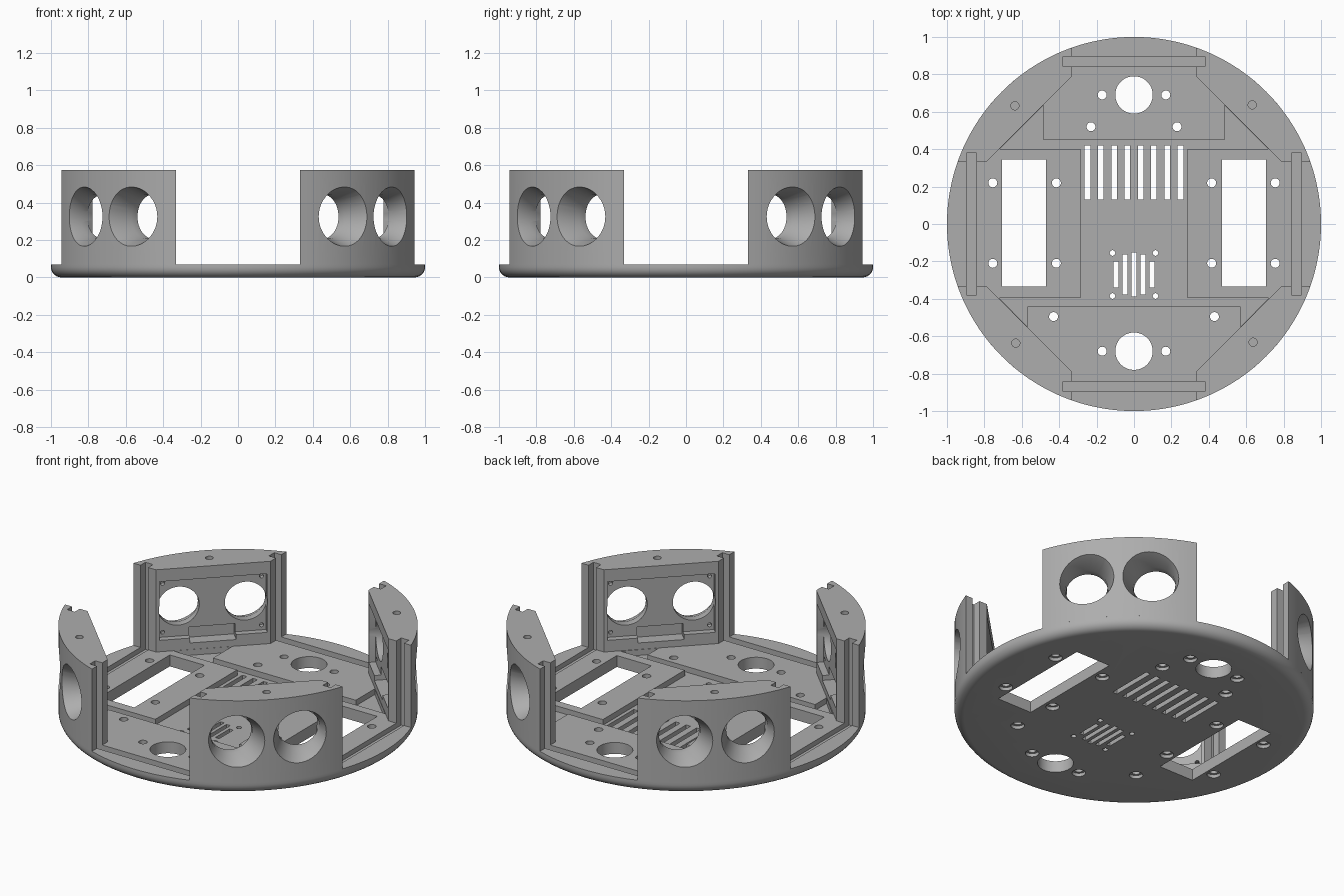
import bpy, bmesh, math
from mathutils import Matrix

if "Cube" in bpy.data.objects:
    bpy.data.objects.remove(bpy.data.objects["Cube"])

grey = bpy.data.materials.new("mid_grey")
grey.use_nodes = True
COLOUR = (0.42, 0.42, 0.42, 1)
grey.diffuse_color = COLOUR
grey.node_tree.nodes["Principled BSDF"].inputs["Base Color"].default_value = COLOUR

RIM, FLOOR, TOP = 0.07, 0.035, 0.575
DIAGONAL = Matrix.Rotation(math.radians(45), 4, 'Z')


def make(name, bm, matrix=None):
    bmesh.ops.recalc_face_normals(bm, faces=bm.faces)
    if matrix:
        bm.transform(matrix)
    mesh = bpy.data.meshes.new(name)
    bm.to_mesh(mesh)
    bm.free()
    mesh.materials.append(grey)
    obj = bpy.data.objects.new(name, mesh)
    bpy.context.collection.objects.link(obj)
    return obj


def box(x0, x1, y0, y1, z0, z1, matrix=None):
    return prism("cutter", [(x0, y0), (x1, y0), (x1, y1), (x0, y1)], z0, z1, matrix)


def prism(name, points, z0, z1, matrix=None):
    bm = bmesh.new()
    face = bm.faces.new([bm.verts.new((x, y, z0)) for x, y in points])
    top = bmesh.ops.extrude_face_region(bm, geom=[face])["geom"]
    bmesh.ops.translate(bm, vec=(0, 0, z1 - z0),
                        verts=[v for v in top if isinstance(v, bmesh.types.BMVert)])
    return make(name, bm, matrix)


def lathe(name, profile, steps, matrix=None):
    """Solid of revolution about z from (radius, height) points, with flat caps."""
    bm = bmesh.new()
    rings = []
    for r, z in profile:
        rings.append([bm.verts.new((r * math.cos(a), r * math.sin(a), z))
                      for a in (2 * math.pi * i / steps for i in range(steps))])
    for low, high in zip(rings, rings[1:]):
        for i in range(steps):
            j = (i + 1) % steps
            bm.faces.new((low[i], low[j], high[j], high[i]))
    bm.faces.new(rings[0])
    bm.faces.new(rings[-1])
    return make(name, bm, matrix)


def hole(x, y, r, z0=-0.1, z1=0.2, steps=24):
    return lathe("cutter", [(r, z0), (r, z1)], steps, Matrix.Translation((x, y, 0)))


def screw_hole(x, y):
    profile = [(0.038, -0.1), (0.038, 0.02), (0.024, 0.02), (0.024, 0.2)]
    return lathe("cutter", profile, 24, Matrix.Translation((x, y, 0)))


def carve(obj, cutters):
    for c in cutters:
        mod = obj.modifiers.new("cut", 'BOOLEAN')
        mod.operation, mod.solver, mod.object = 'DIFFERENCE', 'EXACT', c
    deps = bpy.context.evaluated_depsgraph_get()
    mesh = bpy.data.meshes.new_from_object(obj.evaluated_get(deps))
    obj.modifiers.clear()
    obj.data = mesh
    for c in cutters:
        bpy.data.objects.remove(c)
    bpy.ops.object.select_all(action='DESELECT')
    obj.select_set(True)
    bpy.context.view_layer.objects.active = obj
    bpy.ops.object.shade_smooth_by_angle(angle=math.radians(30))


# Round base plate with a rounded lower edge
fillet = 0.055
profile = [(1 - fillet + fillet * math.sin(a), fillet - fillet * math.cos(a))
           for a in (math.radians(15 * i) for i in range(7))]
base = lathe("base_plate", profile + [(1, RIM)], 144)

# Sunken floor between the four raised mounting areas
half = [(0, 0.45), (0.485, 0.45), (0.485, 0.635), (0.72, 0.4), (0.285, 0.4),
        (0.285, -0.395), (0.72, -0.395), (0.57, -0.55), (0.57, -0.44), (0, -0.44)]
outline = half + [(-x, y) for x, y in reversed(half[1:-1])]
cuts = [prism("cutter", outline, FLOOR, 0.2)]

# Wheel windows, ball holes and screw holes
for s in (-1, 1):
    xs = sorted((s * 0.47, s * 0.705))
    cuts.append(box(*xs, -0.335, 0.345, -0.1, 0.2))
    cuts += [screw_hole(s * x, y) for x in (0.415, 0.755) for y in (-0.21, 0.22)]
    cuts += [screw_hole(s * x, y) for x, y in
             ((0.17, 0.69), (0.23, 0.52), (0.43, -0.495), (0.17, -0.68))]
    cuts += [hole(s * 0.115, y, 0.015) for y in (-0.385, -0.155)]
    # Grooves for the wall panels
    ys = sorted((s * 0.843, s * 0.895))
    cuts.append(box(-0.38, 0.38, *ys, 0.04, 0.2))
    cuts.append(box(*ys, -0.38, 0.38, 0.04, 0.2))
cuts += [hole(0, y, 0.1, steps=48) for y in (0.69, -0.68)]

# Vent slots and round grille
for i in range(8):
    x = (i - 3.5) * 0.071
    cuts.append(box(x - 0.015, x + 0.015, 0.13, 0.42, -0.1, 0.2))
for i in range(-2, 3):
    x = i * 0.048
    h = math.sqrt(0.118 ** 2 - x ** 2)
    cuts.append(box(x - 0.013, x + 0.013, -0.27 - h, -0.27 + h, -0.1, 0.2))
carve(base, cuts)

# Corner pod: curved outside, flat inside
start = math.asin(0.332)
arc = [start + (math.pi / 2 - 2 * start) * i / 24 for i in range(25)]
pod_shape = [(math.cos(a), math.sin(a)) for a in arc] + [(0.332, 0.79), (0.79, 0.332)]
pod = prism("corner_pod_1", pod_shape, RIM, TOP)

# Panel grooves, top screw hole, sensor recess and connector notch
cuts = [box(0.843, 0.895, 0.2, 0.38, 0, 0.7), box(0.2, 0.38, 0.843, 0.895, 0, 0.7),
        hole(0.632, 0.637, 0.022, 0.51, 0.7),
        box(0.7, 0.832, -0.305, 0.305, 0.14, 0.5, DIAGONAL),
        box(0.7, 0.87, -0.13, 0.13, 0.11, 0.19, DIAGONAL)]
# Flared sensor eyes and board screw holes
lay = Matrix.Rotation(math.radians(90), 4, 'Y')
for s in (-1, 1):
    eye = DIAGONAL @ Matrix.Translation((0, s * 0.19, 0.325)) @ lay
    cuts.append(lathe("cutter", [(0.118, 0.7), (0.118, 0.88), (0.185, 1.05)], 48, eye))
    for z in (0.17, 0.47):
        spot = DIAGONAL @ Matrix.Translation((0, s * 0.28, z)) @ lay
        cuts.append(lathe("cutter", [(0.012, 0.8), (0.012, 0.86)], 12, spot))
carve(pod, cuts)

# Repeat the pod round the plate
for k in range(1, 4):
    copy = bpy.data.objects.new("corner_pod_%d" % (k + 1), pod.data)
    copy.rotation_euler.z = k * math.pi / 2
    bpy.context.collection.objects.link(copy)
